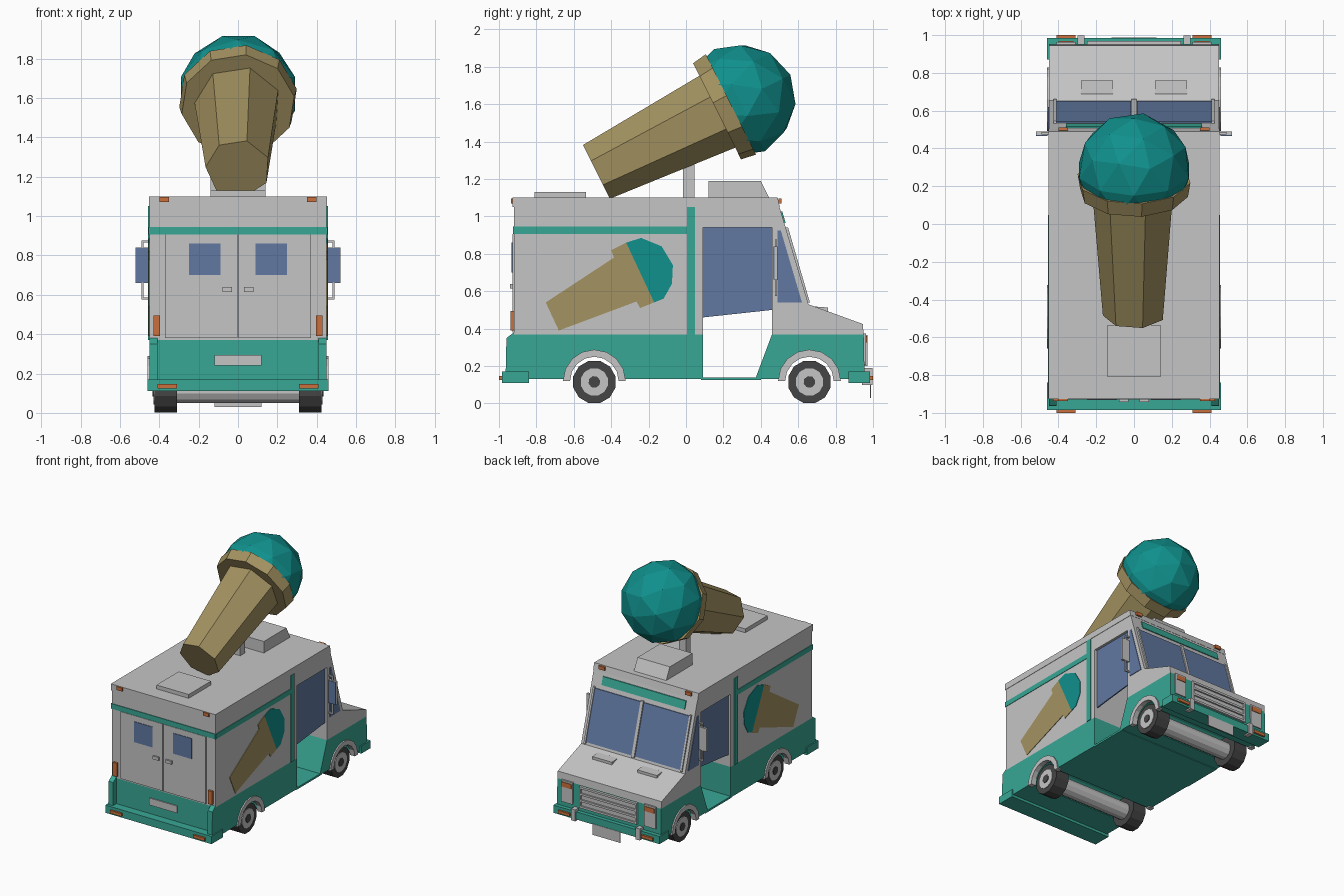
import bpy, bmesh, math
from mathutils import Matrix, Vector

if "Cube" in bpy.data.objects:
    bpy.data.objects.remove(bpy.data.objects["Cube"])


def material(name, r, g, b):
    m = bpy.data.materials.new(name)
    m.diffuse_color = (r, g, b, 1)
    m.use_nodes = True
    m.node_tree.nodes["Principled BSDF"].inputs["Base Color"].default_value = m.diffuse_color
    return m


GRAY = material("light_gray", 0.56, 0.56, 0.56)
TEAL = material("body_teal", 0.04, 0.39, 0.30)
ICE = material("scoop_teal", 0.005, 0.28, 0.265)
TAN = material("cone_tan", 0.37, 0.29, 0.12)
GLASS = material("glass_blue", 0.12, 0.19, 0.36)
ORANGE = material("lamp_orange", 0.60, 0.16, 0.045)
TYRE = material("tyre_dark", 0.06, 0.06, 0.06)


def finish(name, bm, mat):
    bmesh.ops.recalc_face_normals(bm, faces=bm.faces[:])
    me = bpy.data.meshes.new(name)
    bm.to_mesh(me)
    bm.free()
    me.materials.append(mat)
    ob = bpy.data.objects.new(name, me)
    bpy.context.collection.objects.link(ob)
    return ob


def loft(bm, a, b):
    """Closed solid between two matching rings of points."""
    va, vb = [bm.verts.new(p) for p in a], [bm.verts.new(p) for p in b]
    bm.faces.new(va)
    bm.faces.new(vb)
    for i in range(len(va)):
        j = (i + 1) % len(va)
        bm.faces.new((va[i], va[j], vb[j], vb[i]))


def prism(name, pts, x0, x1, mat, mirror=False):
    """Extrude a (y, z) outline from x0 to x1, optionally on both sides."""
    bm = bmesh.new()
    for s in ((1, -1) if mirror else (1,)):
        loft(bm, [(s * x0, y, z) for y, z in pts], [(s * x1, y, z) for y, z in pts])
    return finish(name, bm, mat)


def box(name, x0, x1, y0, y1, z0, z1, mat, mirror=False):
    return prism(name, [(y0, z0), (y1, z0), (y1, z1), (y0, z1)], x0, x1, mat, mirror)


def arc(y, z, r, a0, a1, n):
    angles = [math.radians(a0 + (a1 - a0) * i / n) for i in range(n + 1)]
    return [(y + r * math.cos(a), z + r * math.sin(a)) for a in angles]


W = 0.45
AXLES = {"rear": -0.49, "front": 0.66}

# Lower teal body with open wheel tunnels
prism("lower_cargo_body", [(-0.92, 0.37), (-0.92, 0.13)] + arc(-0.49, 0.13, 0.135, 180, 0, 8)
      + [(0.09, 0.13), (0.09, 0.37)], -W, W, TEAL)
prism("lower_nose", [(0.46, 0.37), (0.37, 0.13)] + arc(0.66, 0.13, 0.135, 180, 0, 8)
      + [(0.955, 0.13), (0.95, 0.37)], -W, W, TEAL)
box("cab_floor", -W, W, 0.08, 0.40, 0.125, 0.14, TEAL)

# Upper gray body
box("cargo_box", -W, W, -0.92, 0.09, 0.37, 1.06, GRAY)
prism("hood", [(0.46, 0.37), (0.95, 0.37), (0.945, 0.425), (0.655, 0.53), (0.46, 0.50)], -W, W, GRAY)
prism("cab_header", [(0.09, 0.94), (0.09, 1.06), (0.497, 1.06), (0.533, 0.94)], -W, W, GRAY)
prism("roof_cap", [(-0.927, 1.05), (-0.927, 1.10), (0.49, 1.10), (0.502, 1.05)], -W - 0.003, W + 0.003, GRAY)
prism("windshield_wall", [(0.50, 0.94), (0.533, 0.94), (0.655, 0.52), (0.62, 0.51)], -W, W, GRAY)
prism("cab_side_panel", [(0.46, 0.49), (0.46, 0.95), (0.53, 0.95), (0.655, 0.53)], 0.42, W, GRAY, True)


# Windshield details lying on the sloped front
def sloped(name, x0, x1, z0, z1, t, mat, mirror=False):
    y0, y1 = (0.502 + (1.05 - z) * 0.291 for z in (z0, z1))
    prism(name, [(y0 - .003, z0), (y0 + t, z0), (y1 + t, z1), (y1 - .003, z1)], x0, x1, mat, mirror)


sloped("windshield_pane", 0.015, 0.41, 0.55, 0.93, 0.005, GLASS, True)
sloped("windshield_post", -0.012, 0.012, 0.54, 0.94, 0.012, GRAY)
sloped("windshield_frame_side", 0.41, 0.425, 0.54, 0.94, 0.012, GRAY, True)
sloped("front_header_stripe", -0.36, 0.36, 0.965, 1.025, 0.006, TEAL)

# Side windows and stripes
prism("door_window", [(0.09, 0.46), (0.46, 0.50), (0.46, 0.94), (0.09, 0.94)], 0.42, 0.43, GLASS, True)
prism("quarter_window", [(0.49, 0.54), (0.62, 0.54), (0.507, 0.925), (0.49, 0.925)], W, W + 0.004, GLASS, True)
box("side_stripe", W - 0.002, W + 0.004, -0.923, 0.01, 0.905, 0.945, TEAL, True)
box("side_post_stripe", W - 0.002, W + 0.006, 0.005, 0.047, 0.37, 1.05, TEAL, True)
box("rear_stripe", -W, W, -0.925, -0.918, 0.905, 0.945, TEAL)

# Painted cone on both sides
prism("painted_cone", [(-0.75, 0.54), (-0.68, 0.39), (-0.265, 0.545), (-0.245, 0.51), (-0.17, 0.54),
                       (-0.32, 0.86), (-0.40, 0.82), (-0.385, 0.78)], W, W + 0.004, TAN, True)
prism("painted_scoop", [(-0.17, 0.54), (-0.12, 0.56), (-0.075, 0.64), (-0.07, 0.74), (-0.13, 0.84),
                        (-0.24, 0.885), (-0.32, 0.86)], W, W + 0.004, ICE, True)

# Rear doors
box("rear_door", 0.003, 0.37, -0.928, -0.915, 0.38, 0.905, GRAY, True)
box("rear_window", 0.09, 0.25, -0.932, -0.925, 0.70, 0.86, GLASS, True)
box("rear_handle", 0.03, 0.08, -0.942, -0.925, 0.615, 0.64, GRAY, True)
box("tail_lamp", 0.395, 0.43, -0.937, -0.915, 0.39, 0.495, ORANGE, True)
prism("rear_fin", [(-0.92, 0.13), (-0.965, 0.13), (-0.96, 0.35), (-0.92, 0.38)], 0.41, W, TEAL, True)
box("rear_plate", -0.12, 0.12, -0.928, -0.918, 0.24, 0.295, GRAY)

# Bumpers and their lamps
for end, y0, y1, s in (("rear", -0.985, -0.84, -1), ("front", 0.87, 0.985, 1)):
    box(end + "_bumper", -0.46, 0.46, y0, y1, 0.11, 0.17, TEAL)
    box(end + "_bumper_lamp", 0.31, 0.41, s * 0.98, s * 1.0, 0.125, 0.148, ORANGE, True)
    ye = -0.92 if s < 0 else 0.495
    box(end + "_roof_lamp", 0.35, 0.40, ye, ye + s * 0.016, 1.07, 1.097, ORANGE, True)
box("bumper_guard", 0.262, 0.298, 0.94, 0.998, 0.10, 0.19, GRAY, True)
box("front_plate", -0.12, 0.12, 0.984, 0.988, 0.03, 0.115, GRAY)

# Grille and headlamps
box("grille_panel", -0.24, 0.24, 0.94, 0.958, 0.20, 0.36, GRAY)
for i, z in enumerate((0.20, 0.25, 0.30, 0.35)):
    box("grille_bar_%d" % i, -0.25, 0.25, 0.94, 0.97, z, z + 0.016, GRAY)
box("grille_side", 0.235, 0.25, 0.94, 0.97, 0.20, 0.366, GRAY, True)
box("headlamp", 0.31, 0.41, 0.94, 0.963, 0.205, 0.375, GRAY, True)
box("turn_lamp", 0.32, 0.40, 0.95, 0.968, 0.325, 0.362, ORANGE, True)

# Hood scoops and roof equipment
prism("hood_scoop", [(0.67, 0.51), (0.69, 0.518), (0.76, 0.513), (0.76, 0.48), (0.67, 0.50)], 0.11, 0.28, GRAY, True)
box("roof_hatch", -0.14, 0.14, -0.81, -0.535, 1.09, 1.13, GRAY)
prism("roof_cooler", [(0.12, 1.09), (0.12, 1.19), (0.40, 1.19), (0.45, 1.09)], -0.14, 0.14, GRAY)
box("cone_post", -0.03, 0.03, -0.015, 0.045, 1.09, 1.32, GRAY)

# Mirrors on bracket arms
box("mirror_case", 0.455, 0.52, 0.472, 0.49, 0.66, 0.84, GRAY, True)
box("mirror_glass", 0.457, 0.518, 0.467, 0.473, 0.662, 0.838, GLASS, True)
for i, z in enumerate((0.575, 0.865)):
    box("mirror_arm_%d" % i, 0.44, 0.49, 0.475, 0.487, z, z + 0.011, GRAY, True)
box("mirror_rod", 0.479, 0.49, 0.475, 0.487, 0.58, 0.87, GRAY, True)

# Wheels, axles and arches
for end, y in AXLES.items():
    wheel = lambda r, n: arc(y, 0.115, r, 15, 375 - 360 / n, n - 1)
    prism(end + "_tyre", wheel(0.117, 12), 0.31, 0.425, TYRE, True)
    prism(end + "_rim", wheel(0.075, 12), 0.40, 0.43, GRAY, True)
    prism(end + "_hub", wheel(0.032, 8), 0.42, 0.435, TYRE, True)
    prism(end + "_axle", wheel(0.066, 12), -0.315, 0.315, GRAY)
    prism(end + "_arch", arc(y, 0.12, 0.168, 180, 0, 8) + arc(y, 0.12, 0.13, 0, 180, 8), 0.42, 0.46, GRAY, True)

# Big tilted ice cream cone on the roof
TILT = Matrix.Translation((0, -0.48, 1.24)) @ Matrix.Rotation(math.radians(-63.5), 4, 'X')


def frustum(name, n, spin, r0, r1, t0, t1, mat):
    bm = bmesh.new()
    ring = lambda r, t: [TILT @ Vector((r * math.cos(a), r * math.sin(a), t))
                         for a in (math.radians(spin + 360 * i / n) for i in range(n))]
    loft(bm, ring(r0, t0), ring(r1, t1))
    finish(name, bm, mat)


frustum("cone_body", 7, -74, 0.165, 0.222, 0, 0.74, TAN)
frustum("cone_collar", 10, -82, 0.29, 0.303, 0.722, 0.805, TAN)
bm = bmesh.new()
bmesh.ops.create_icosphere(bm, subdivisions=2, radius=0.305, matrix=Matrix.Translation((0, 0, 0.855)))
bmesh.ops.bisect_plane(bm, geom=bm.verts[:] + bm.edges[:] + bm.faces[:], plane_co=(0, 0, 0.76),
                       plane_no=(0, 0, 1), clear_inner=True)
bmesh.ops.transform(bm, matrix=TILT, verts=bm.verts[:])
finish("ice_cream_scoop", bm, ICE)
